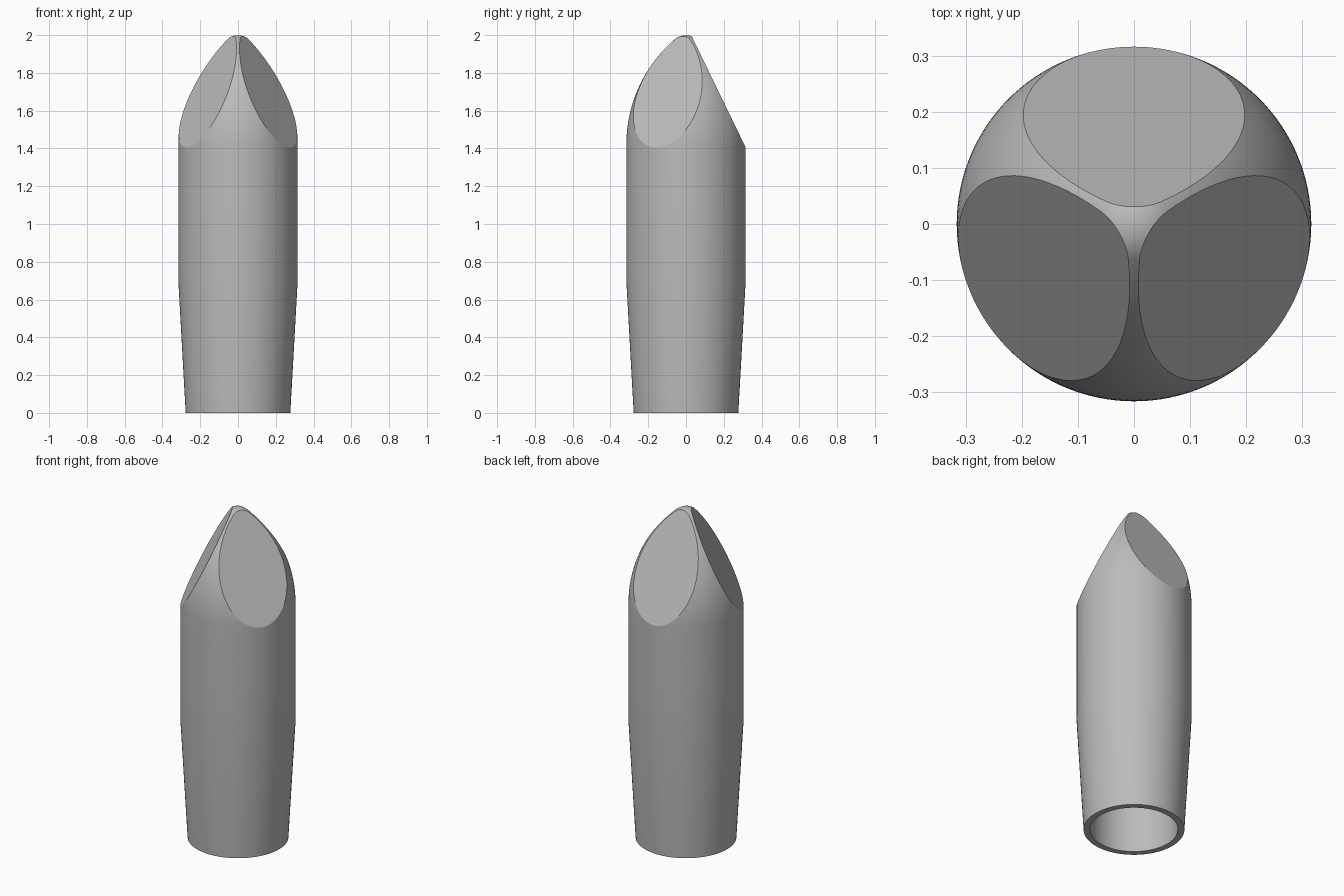
import bpy
import bmesh
from math import sin, cos, pi, radians, sqrt, atan2
from mathutils import Vector

cube = bpy.data.objects.get("Cube")
if cube:
    bpy.data.objects.remove(cube)

# Material
grey = bpy.data.materials.new("plain grey")
grey.use_nodes = True
colour = (0.5, 0.5, 0.5, 1)
grey.diffuse_color = colour
grey.node_tree.nodes["Principled BSDF"].inputs["Base Color"].default_value = colour

R = 0.316          # body radius
BORE = 0.241       # socket radius
SEGMENTS = 128

# Profile (radius, height): socket, tapered shank, straight body
profile = [(0, 1.0), (BORE, 1.0), (BORE, 0), (0.277, 0), (R, 0.7), (R, 1.06)]

# Curved nose: a large arc that runs into a small rounded tip
ARC, BASE, RISE = 0.735, 1.42, 0.556
for i in range(25):
    h = RISE * i / 24
    profile.append((R - ARC + sqrt(ARC**2 - h**2), BASE + h))
r_end, z_end = profile[-1]
angle = atan2(sqrt(ARC**2 - RISE**2), RISE)
tip = r_end / sin(angle)
for i in range(1, 9):
    a = angle * (1 - i / 8)
    profile.append((tip * sin(a), z_end + tip * (cos(a) - cos(angle))))

# Revolve the profile
bm = bmesh.new()
verts = [bm.verts.new((r, 0, z)) for r, z in profile]
edges = [bm.edges.new(pair) for pair in zip(verts, verts[1:])]
bmesh.ops.spin(bm, geom=verts + edges, cent=(0, 0, 0), axis=(0, 0, 1),
               angle=2 * pi, steps=SEGMENTS, use_duplicate=False)
bmesh.ops.remove_doubles(bm, verts=bm.verts[:], dist=0.0002)
bmesh.ops.recalc_face_normals(bm, faces=bm.faces[:])
for f in bm.faces:
    f.smooth = True
for e in bm.edges:
    e.smooth = e.calc_face_angle(0) < radians(20)

# Three flat facets ground into the nose
for k in range(3):
    a = radians(90 + 120 * k)
    out = Vector((cos(a), sin(a), 0))
    normal = (out * 0.58 + Vector((0, 0, 0.281))).normalized()
    cut = bmesh.ops.bisect_plane(
        bm, geom=bm.verts[:] + bm.edges[:] + bm.faces[:], dist=0.00001,
        plane_co=out * R + Vector((0, 0, 1.405)), plane_no=normal, clear_outer=True)
    rim = [e for e in cut["geom_cut"] if isinstance(e, bmesh.types.BMEdge)]
    facet = bmesh.ops.edgeloop_fill(bm, edges=rim)["faces"]
    for f in facet:
        f.smooth = False
        f.normal_update()
        if f.normal.dot(normal) < 0:
            f.normal_flip()
        for e in f.edges:
            e.smooth = False

mesh = bpy.data.meshes.new("faceted_point")
bm.to_mesh(mesh)
bm.free()
mesh.materials.append(grey)
bpy.context.collection.objects.link(bpy.data.objects.new("faceted_point", mesh))
